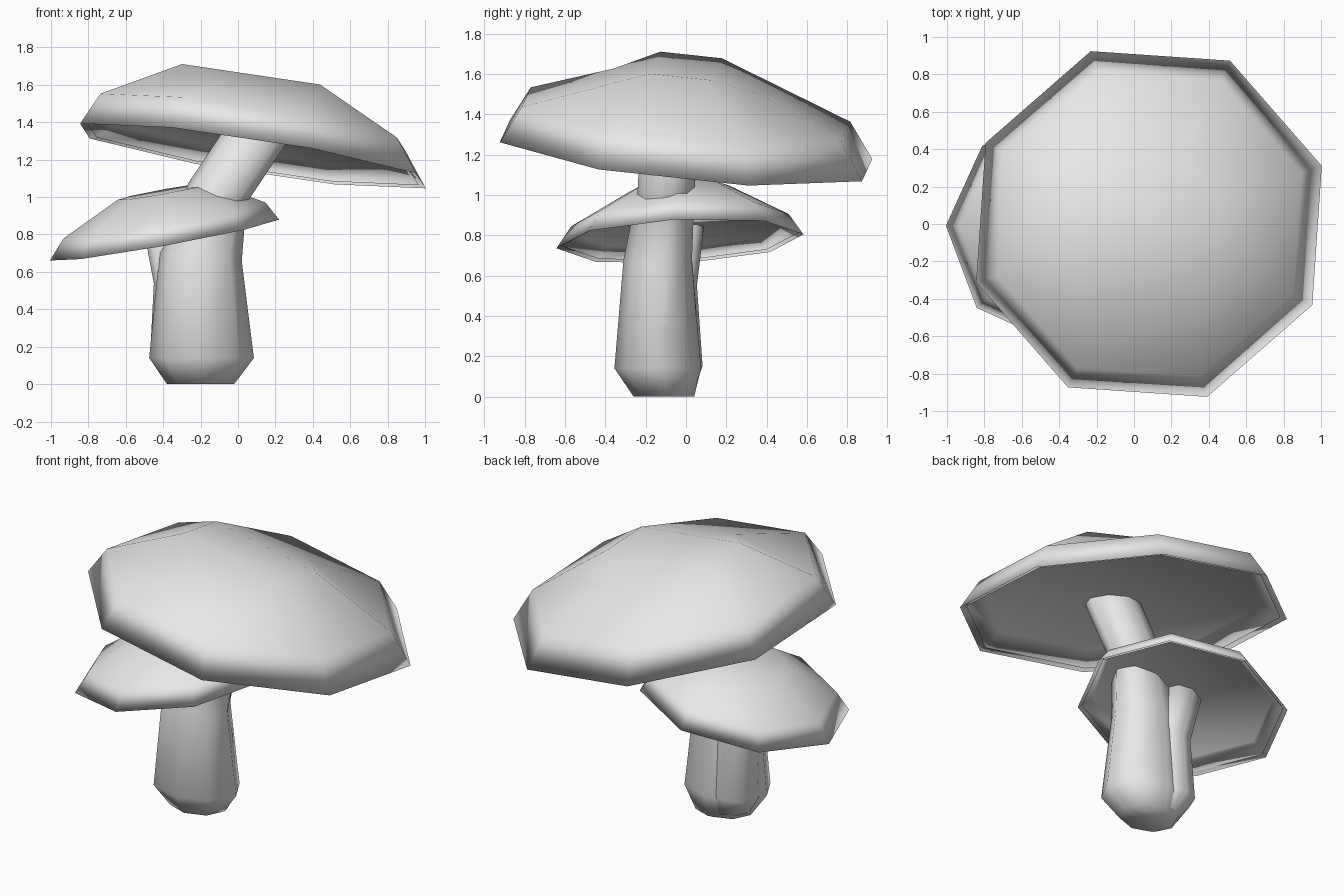
import bpy
import bmesh
from math import cos, sin, radians, tau

cube = bpy.data.objects.get("Cube")
if cube:
    bpy.data.objects.remove(cube, do_unlink=True)

grey = bpy.data.materials.new("pale_grey")
grey.use_nodes = True
COLOUR = (0.8, 0.8, 0.8, 1.0)
grey.diffuse_color = COLOUR
grey.node_tree.nodes["Principled BSDF"].inputs["Base Color"].default_value = COLOUR
SIDES = 8


def loft(name, rings, inward=False):
    """Skin a closed, smooth-shaded solid through rings of points."""
    bm = bmesh.new()
    loops = [[bm.verts.new(p) for p in ring] for ring in rings]
    for low, high in zip(loops, loops[1:]):
        for i in range(SIDES):
            j = (i + 1) % SIDES
            bm.faces.new((low[i], low[j], high[j], high[i]))
    # Each end is closed by a middle strip and two flaps
    for end in (loops[0], loops[-1]):
        bm.faces.new(end[0:4])
        bm.faces.new(end[4:8])
        bm.faces.new((end[0], end[3], end[4], end[7]))
    bmesh.ops.recalc_face_normals(bm, faces=bm.faces[:])
    if inward:
        bmesh.ops.reverse_faces(bm, faces=bm.faces[:])
    for face in bm.faces:
        face.smooth = True
    mesh = bpy.data.meshes.new(name)
    bm.to_mesh(mesh)
    bm.free()
    mesh.materials.append(grey)
    obj = bpy.data.objects.new(name, mesh)
    bpy.context.collection.objects.link(obj)


def ring(centre, rx, ry, turn, tilt=(0, 0), droop=0):
    """One octagon, sloped along x and y; droop lowers its y sides."""
    points = []
    for i in range(SIDES):
        a = radians(turn) + tau * i / SIDES
        x, y = rx * cos(a), ry * sin(a)
        drop = droop if abs(sin(a)) > 0.8 else 0
        points.append((centre[0] + x, centre[1] + y,
                       centre[2] + tilt[0] * x + tilt[1] * y - drop))
    return points


def cap(name, centre, profile, turn, tilt):
    """A solid cap inside a thin inward-facing outline shell."""
    cx, cy, cz = centre
    for suffix, spread, squash, lift in (("", 0.96, 0.95, 0.01),
                                         ("_outline_shell", 1, 1, 0)):
        rings = [ring((cx, cy, cz + h * squash + lift), r * spread,
                      r * spread, turn, tilt, droop)
                 for r, h, droop in profile]
        loft(name + suffix, rings, inward=bool(suffix))


def stem(name, sections, turn):
    """Sections are x, y, z, x radius, y radius, slope; outlined like the caps."""
    for suffix, spread, shift in (("", 0.91, 0.015), ("_outline_shell", 1, 0)):
        rings = [ring((x + shift, y + shift, z), rx * spread, ry * spread,
                      turn, (slope, 0)) for x, y, z, rx, ry, slope in sections]
        loft(name + suffix, rings, inward=bool(suffix))


# Caps: profile runs from the hollow underside over the rim to the crown
cap("large_cap", (0.08, 0.0, 1.22),
    [(0.87, 0.09, 0), (0.975, 0, 0), (0.86, 0.18, 0), (0.4, 0.42, 0.075)],
    18.6, (-0.155, -0.097))
cap("small_cap", (-0.393, -0.03, 0.77),
    [(0.54, 0.06, 0), (0.613, 0, 0), (0.54, 0.105, 0), (0.25, 0.26, 0)],
    -2, (0.18, 0.05))

# Main stem leans over to the large cap
stem("large_stem", [
    (-0.2, -0.11, 0.0, 0.18, 0.15, 0),
    (-0.195, -0.14, 0.14, 0.28, 0.215, 0),
    (-0.2, -0.14, 0.68, 0.22, 0.17, -0.1),
    (-0.11, -0.1, 1.02, 0.155, 0.14, -0.35),
    (0.17, -0.08, 1.44, 0.155, 0.14, -0.35),
], 0)

# Side stem branches out to the small cap
stem("small_stem", [
    (-0.28, -0.08, 0.03, 0.11, 0.11, 0),
    (-0.33, -0.06, 0.15, 0.14, 0.14, 0),
    (-0.33, -0.07, 0.55, 0.12, 0.12, 0.1),
    (-0.39, -0.03, 0.88, 0.12, 0.12, 0.2),
], 0)
